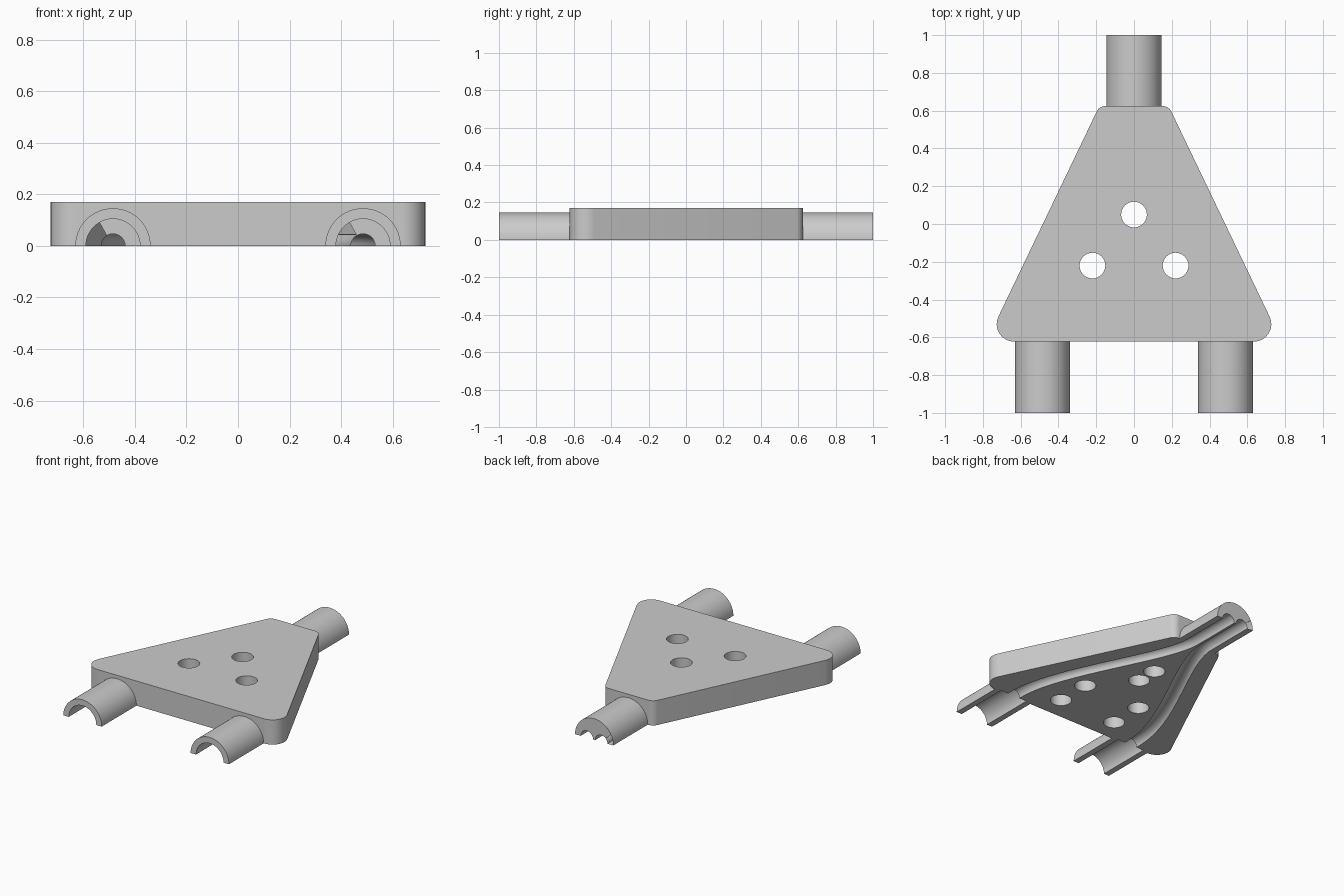
import bpy, bmesh, math
from mathutils import Vector
from mathutils.geometry import interpolate_bezier

if "Cube" in bpy.data.objects:
    bpy.data.objects.remove(bpy.data.objects["Cube"])

TOP = 0.17          # plate thickness
BOSS_X = 0.485      # offset of the two front sleeves
GROOVE_X = 0.055    # offset of the twin grooves in the rear sleeve

grey = bpy.data.materials.new("plain grey")
grey.diffuse_color = (0.6, 0.6, 0.6, 1)
grey.use_nodes = True
grey.node_tree.nodes["Principled BSDF"].inputs["Base Color"].default_value = grey.diffuse_color


def loft(name, rings):
    """Closed solid through a list of equal-length point rings."""
    bm = bmesh.new()
    loops = [[bm.verts.new(p) for p in ring] for ring in rings]
    n = len(loops[0])
    for a, b in zip(loops, loops[1:]):
        for i in range(n):
            bm.faces.new((a[i], a[(i + 1) % n], b[(i + 1) % n], b[i]))
    bm.faces.new(loops[0])
    bm.faces.new(loops[-1])
    bmesh.ops.recalc_face_normals(bm, faces=bm.faces)
    mesh = bpy.data.meshes.new(name)
    bm.to_mesh(mesh)
    bm.free()
    mesh.materials.append(grey)
    obj = bpy.data.objects.new(name, mesh)
    bpy.context.collection.objects.link(obj)
    return obj


def tube(name, path, r, n=48):
    """Round bar along a path lying in the z = 0 plane."""
    rings = []
    for i, p in enumerate(path):
        t = (path[min(i + 1, len(path) - 1)] - path[max(i - 1, 0)]).normalized()
        side = Vector((t.y, -t.x, 0))
        rings.append([p + side * (r * math.cos(2 * math.pi * k / n))
                      + Vector((0, 0, r * math.sin(2 * math.pi * k / n)))
                      for k in range(n)])
    return loft(name, rings)


def bar(name, x, y0, y1, r, n=48):
    return tube(name, [Vector((x, y0, 0)), Vector((x, y1, 0))], r, n)


def pin(name, x, y, r, z0, z1, n=40):
    return loft(name, [[(x + r * math.cos(2 * math.pi * k / n),
                         y + r * math.sin(2 * math.pi * k / n), z)
                        for k in range(n)] for z in (z0, z1)])


def combine(target, tool, op):
    tool.hide_render = True
    m = target.modifiers.new(op, 'BOOLEAN')
    m.operation, m.solver, m.object = op, 'EXACT', tool
    dg = bpy.context.evaluated_depsgraph_get()
    target.data = bpy.data.meshes.new_from_object(target.evaluated_get(dg))
    target.modifiers.clear()
    bpy.data.objects.remove(tool)


# Tapered plate with rounded corners (the lower half is trimmed off later)
outline = []
tilt = math.degrees(math.atan2(0.431, 0.902))
for cx, cy, r, a0, a1 in ((0.635, -0.53, 0.092, -90, tilt),
                          (0.15, 0.572, 0.053, tilt, 90),
                          (-0.15, 0.572, 0.053, 90, 180 - tilt),
                          (-0.635, -0.53, 0.092, 180 - tilt, 270)):
    for k in range(13):
        a = math.radians(a0 + (a1 - a0) * k / 12)
        outline.append((cx + r * math.cos(a), cy + r * math.sin(a)))
body = loft("cable_splitter_half", [[(x, y, z) for x, y in outline] for z in (-0.25, TOP)])

# Sleeves
combine(body, bar("rear_sleeve", 0, 0.5, 1.0, 0.146, 64), 'UNION')
for s in (-1, 1):
    combine(body, bar("front_sleeve", s * BOSS_X, -1.0, -0.5, 0.146, 64), 'UNION')

# Wide bores in the front sleeves and curved cable grooves to the rear
for s in (-1, 1):
    combine(body, bar("bore", s * BOSS_X, -1.1, -0.61, 0.105), 'DIFFERENCE')
    curve = interpolate_bezier(Vector((s * BOSS_X, -0.58, 0)), Vector((s * BOSS_X, -0.2, 0)),
                               Vector((s * GROOVE_X, 0.38, 0)), Vector((s * GROOVE_X, 0.64, 0)), 28)
    path = [Vector((s * BOSS_X, -0.7, 0))] + list(curve) + [Vector((s * GROOVE_X, 1.1, 0))]
    combine(body, tube("groove", path, 0.047, 32), 'DIFFERENCE')

# Three through holes and three blind holes in the underside
for x, y in ((0, 0.05), (-0.22, -0.22), (0.22, -0.22)):
    combine(body, pin("through_hole", x, y, 0.068, -0.4, 0.4), 'DIFFERENCE')
for x, y in ((0, 0.2), (-0.22, -0.46), (0.22, -0.46)):
    combine(body, pin("blind_hole", x, y, 0.068, -0.4, 0.11), 'DIFFERENCE')

# Trim everything below the split plane
combine(body, loft("trim", [[(-2, -2, z), (2, -2, z), (2, 2, z), (-2, 2, z)]
                            for z in (-1, 0)]), 'DIFFERENCE')

bpy.context.view_layer.objects.active = body
body.select_set(True)
bpy.ops.object.shade_smooth_by_angle(angle=math.radians(30))
